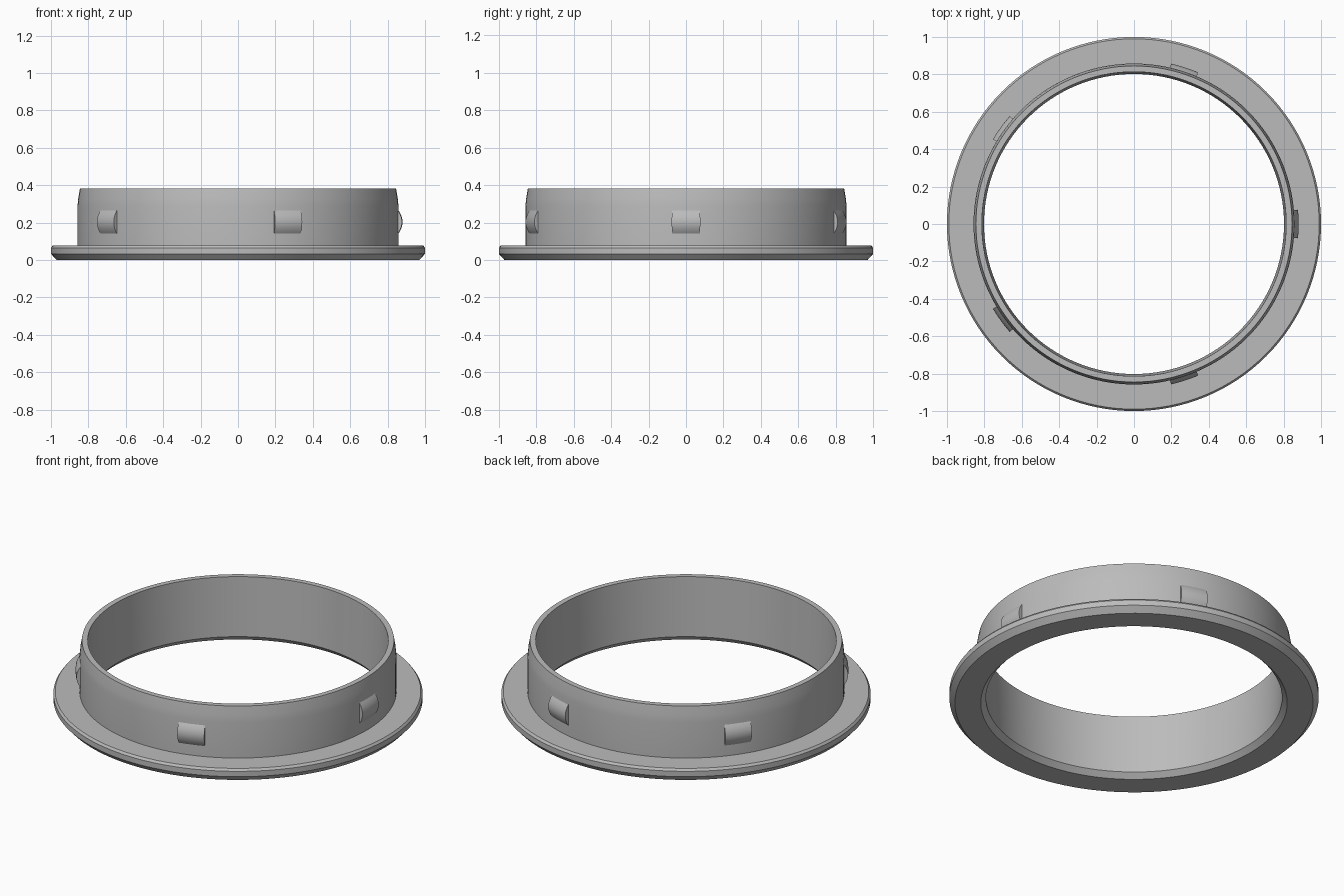
import bpy, bmesh, math

if "Cube" in bpy.data.objects:
    bpy.data.objects.remove(bpy.data.objects["Cube"], do_unlink=True)

grey = bpy.data.materials.new("plain_grey")
grey.use_nodes = True
colour = (0.5, 0.5, 0.5, 1)
grey.diffuse_color = colour
grey.node_tree.nodes["Principled BSDF"].inputs["Base Color"].default_value = colour


def lathe(name, profile, start, sweep, steps):
    """Sweep a closed (radius, height) profile around the z axis."""
    closed = sweep >= 2 * math.pi - 1e-6
    bm = bmesh.new()
    rings = []
    for i in range(steps if closed else steps + 1):
        a = start + sweep * i / steps
        rings.append([bm.verts.new((r * math.cos(a), r * math.sin(a), z))
                      for r, z in profile])
    n = len(profile)
    for i in range(steps):
        here, there = rings[i], rings[(i + 1) % len(rings)]
        for j in range(n):
            k = (j + 1) % n
            bm.faces.new((here[j], there[j], there[k], here[k]))
    if not closed:
        bm.faces.new(rings[0])
        bm.faces.new(rings[-1])
    bmesh.ops.recalc_face_normals(bm, faces=bm.faces)
    mesh = bpy.data.meshes.new(name)
    bm.to_mesh(mesh)
    bm.free()
    mesh.materials.append(grey)
    obj = bpy.data.objects.new(name, mesh)
    bpy.context.collection.objects.link(obj)
    bpy.ops.object.select_all(action="DESELECT")
    obj.select_set(True)
    bpy.context.view_layer.objects.active = obj
    bpy.ops.object.shade_smooth_by_angle(angle=math.radians(25))
    return obj


# Flanged collar: chamfered flange, tapered collar and drafted bore
collar = [(0.83, 0), (0.97, 0), (1.0, 0.033), (1.0, 0.065), (0.99, 0.078),
          (0.858, 0.078), (0.858, 0.29), (0.854, 0.33), (0.845, 0.383),
          (0.814, 0.383), (0.802, 0.03)]
lathe("flanged_collar", collar, 0, 2 * math.pi, 128)

# Five rounded snap bumps around the collar
height, half, bulge, root = 0.203, 0.066, 0.025, 0.855
bump = [(root + bulge * (1 - t * t), height + half * t)
        for t in [i / 5 - 1 for i in range(11)]]
bump = [(0.84, height - half)] + bump + [(0.84, height + half)]
width = 0.174
for i in range(5):
    lathe(f"snap_bump_{i + 1}", bump, i * math.tau / 5 - width / 2, width, 6)
